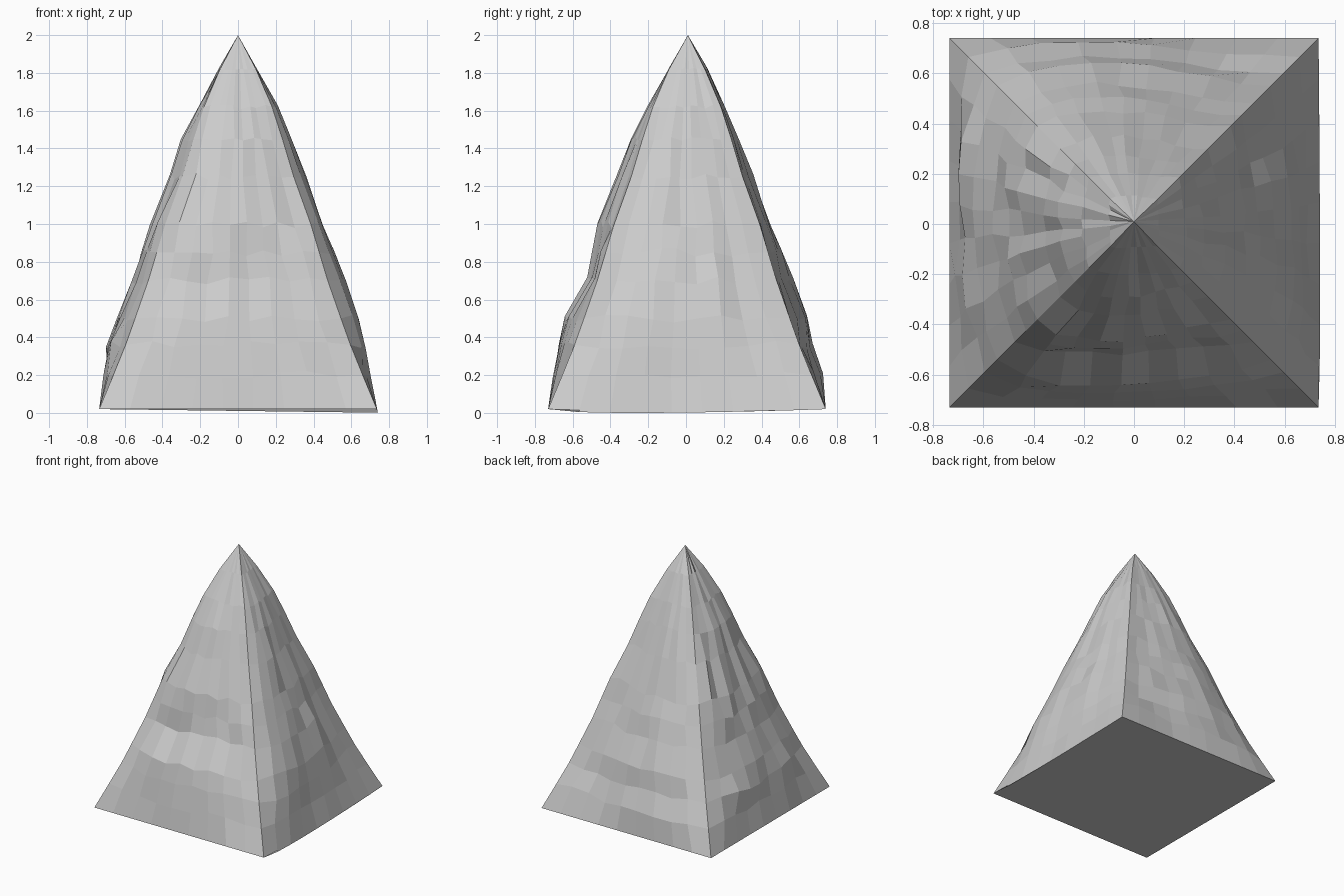
import bpy, bmesh, math, random
from mathutils import Vector

if "Cube" in bpy.data.objects:
    bpy.data.objects.remove(bpy.data.objects["Cube"])

random.seed(7)
COLS = 9
APEX = Vector((0, 0.01, 2.0))

# Heights of the rows, and half width of the corner ridges at each row
Z = [0.02, 0.20, 0.36, 0.50, 0.70, 0.85, 1.00, 1.25, 1.45, 1.62, 1.82]
RIDGE = [0.735, 0.66, 0.595, 0.545, 0.475, 0.43, 0.385, 0.295, 0.235, 0.18, 0.095]

# Each side: outward direction, outline bulging past the ridges, bulge position, roughness
SIDES = [
    ((0, -1), [0.735, 0.72, 0.69, 0.65, 0.53, 0.50, 0.47, 0.37, 0.30, 0.21, 0.10], 0.35, 0.012),
    ((1, 0),  [0.735, 0.70, 0.68, 0.635, 0.57, 0.51, 0.45, 0.36, 0.28, 0.21, 0.10], 0.32, 0.008),
    ((0, 1),  [0.735, 0.72, 0.66, 0.645, 0.56, 0.50, 0.45, 0.35, 0.27, 0.20, 0.11], 0.65, 0.008),
    ((-1, 0), [0.735, 0.715, 0.70, 0.64, 0.575, 0.52, 0.46, 0.36, 0.30, 0.21, 0.10], 0.45, 0.016),
]

bm = bmesh.new()
rings = []
for r, (z, h) in enumerate(zip(Z, RIDGE)):
    ring = []
    for (nx, ny), outline, peak, rough in SIDES:
        k = math.log(0.5) / math.log(peak)
        for c in range(COLS):
            u = c / COLS
            bump = max(0, math.sin(math.pi * u ** k)) ** 0.8
            out = h + (outline[r] - h) * bump
            side, dz = (2 * u - 1) * h, 0
            if c and r:
                fade = min(1, h / 0.35)
                out += random.uniform(-1.5, 0.7) * rough * fade
                side += random.uniform(-1, 1) * 0.012 * fade
                dz = random.uniform(-1, 1) * 0.022 * fade
            elif nx == 1 and r == 0:
                dz = -0.02 * bump
                out += 0.006 * bump
            ring.append(bm.verts.new((nx * out - ny * side,
                                      ny * out + nx * side + 0.005, z + dz)))
    rings.append(ring)

# Walls, peak and base
n = len(rings[0])
tip = bm.verts.new(APEX)
for i in range(n):
    j = (i + 1) % n
    for low, high in zip(rings, rings[1:]):
        bm.faces.new((low[i], low[j], high[j], high[i]))
    bm.faces.new((rings[-1][i], rings[-1][j], tip))
bm.faces.new(rings[0][::-1])
bmesh.ops.recalc_face_normals(bm, faces=bm.faces)

mesh = bpy.data.meshes.new("mountain_peak")
bm.to_mesh(mesh)
bm.free()
peak_obj = bpy.data.objects.new("mountain_peak", mesh)
bpy.context.collection.objects.link(peak_obj)
